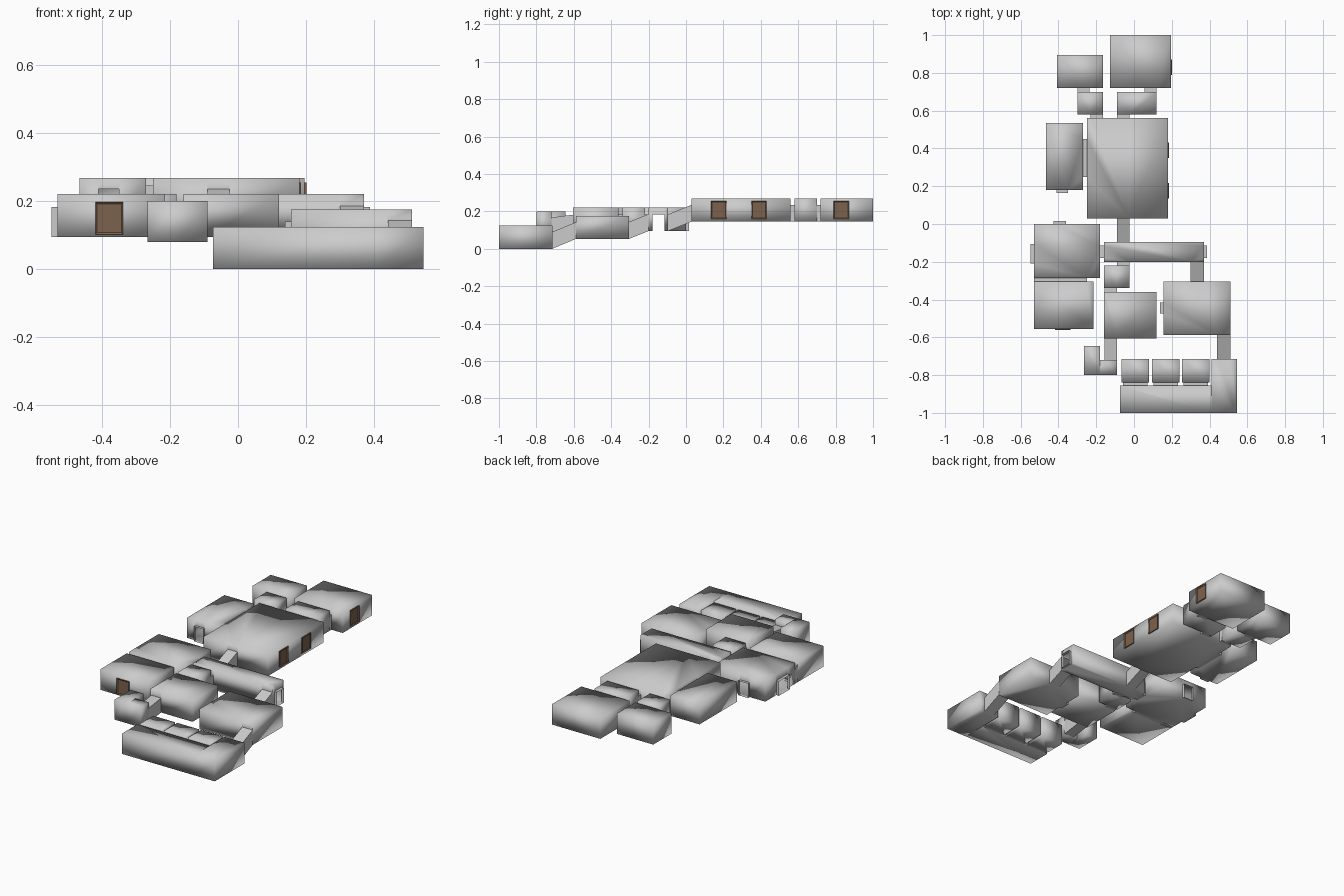
import bpy, bmesh

if "Cube" in bpy.data.objects:
    bpy.data.objects.remove(bpy.data.objects["Cube"])

# Rooms: name, x0, x1, y0, y1, floor z, ceiling z
ROOMS = [
    ("great_hall", -0.25, 0.18, 0.03, 0.56, 0.145, 0.268),
    ("side_hall", -0.465, -0.27, 0.18, 0.535, 0.145, 0.268),
    ("left_lobby", -0.30, -0.165, 0.58, 0.70, 0.145, 0.268),
    ("right_lobby", -0.09, 0.12, 0.58, 0.70, 0.145, 0.268),
    ("left_back_room", -0.408, -0.165, 0.72, 0.895, 0.145, 0.268),
    ("right_back_room", -0.128, 0.195, 0.72, 1.0, 0.145, 0.268),
    ("cross_corridor", -0.16, 0.37, -0.20, -0.095, 0.095, 0.22),
    ("west_room", -0.53, -0.18, -0.285, 0.0, 0.095, 0.22),
    ("southwest_room", -0.53, -0.215, -0.555, -0.305, 0.095, 0.22),
    ("middle_lobby", -0.16, -0.025, -0.34, -0.22, 0.095, 0.22),
    ("middle_room", -0.16, 0.12, -0.605, -0.36, 0.095, 0.22),
    ("east_room", 0.155, 0.51, -0.588, -0.305, 0.053, 0.175),
    ("nook", -0.265, -0.18, -0.80, -0.645, 0.08, 0.20),
    ("nook_passage", -0.18, -0.09, -0.80, -0.72, 0.08, 0.20),
    ("lower_landing", 0.41, 0.545, -1.0, -0.715, 0.0, 0.124),
    ("cell_corridor", -0.073, 0.41, -1.0, -0.855, 0.0, 0.124),
]

# Links: name, axis, span start/end, start/end along axis, floor z at each end, height
LINKS = [
    ("hall_arch", "x", 0.25, 0.45, -0.27, -0.25, 0.145, 0.145, 0.10),
    ("left_lobby_door", "y", -0.23, -0.165, 0.56, 0.58, 0.145, 0.145, 0.09),
    ("right_lobby_door", "y", -0.09, -0.025, 0.56, 0.58, 0.145, 0.145, 0.09),
    ("left_back_door", "y", -0.30, -0.235, 0.70, 0.72, 0.145, 0.145, 0.09),
    ("right_back_door", "y", 0.055, 0.12, 0.70, 0.72, 0.145, 0.145, 0.09),
    ("side_hall_portal", "y", -0.41, -0.35, 0.165, 0.18, 0.145, 0.145, 0.09),
    ("hall_stairs", "y", -0.09, -0.025, -0.095, 0.03, 0.095, 0.145, 0.09),
    ("corridor_portal", "x", -0.18, -0.115, 0.37, 0.387, 0.095, 0.095, 0.087),
    ("west_room_door", "x", -0.18, -0.115, -0.18, -0.16, 0.095, 0.095, 0.087),
    ("west_portal", "x", -0.21, -0.105, -0.548, -0.53, 0.095, 0.095, 0.087),
    ("north_portal", "y", -0.425, -0.36, 0.0, 0.016, 0.095, 0.095, 0.087),
    ("west_arch", "y", -0.53, -0.25, -0.305, -0.285, 0.095, 0.095, 0.10),
    ("lobby_north_door", "y", -0.09, -0.025, -0.22, -0.20, 0.095, 0.095, 0.087),
    ("lobby_south_door", "y", -0.155, -0.09, -0.36, -0.34, 0.095, 0.095, 0.087),
    ("nook_stairs", "y", -0.155, -0.09, -0.72, -0.605, 0.08, 0.095, 0.087),
    ("nook_opening", "x", -0.80, -0.72, -0.18, -0.18, 0.08, 0.08, 0.12),
    ("east_portal", "x", -0.475, -0.415, 0.138, 0.155, 0.053, 0.053, 0.087),
    ("upper_stairs", "y", 0.30, 0.37, -0.305, -0.20, 0.053, 0.095, 0.09),
    ("lower_stairs", "y", 0.44, 0.51, -0.715, -0.588, 0.0, 0.053, 0.09),
    ("landing_opening", "x", -1.0, -0.855, 0.41, 0.41, 0.0, 0.0, 0.124),
]

# Three cells along the lower corridor, each with a wide doorway
for i, (a, b) in enumerate(((-0.065, 0.08), (0.095, 0.24), (0.253, 0.40)), 1):
    ROOMS.append((f"cell_{i}", a, b, -0.84, -0.715, 0.0, 0.124))
    LINKS.append((f"cell_door_{i}", "y", a + 0.008, b - 0.008, -0.855, -0.84, 0.0, 0.0, 0.105))


def finish(name, bm, smooth=True):
    me = bpy.data.meshes.new(name)
    bm.to_mesh(me)
    bm.free()
    ob = bpy.data.objects.new(name, me)
    bpy.context.collection.objects.link(ob)
    for p in me.polygons:
        p.use_smooth = smooth
    return ob


def near(a, b):
    return abs(a - b) < 1e-4


def doors_on(axis, pos, lo, hi):
    # Links that end on this wall
    return [(l[2], l[3], l[8]) for l in LINKS if l[1] == axis
            and (near(l[4], pos) or near(l[5], pos))
            and l[2] > lo - 1e-4 and l[3] < hi + 1e-4]


def room(name, x0, x1, y0, y1, z0, z1):
    # Closed shell whose walls are left open wherever a link meets them
    loop = []
    for axis, pos, s, e in (("y", y0, x0, x1), ("x", x1, y0, y1),
                            ("y", y1, x1, x0), ("x", x0, y1, y0)):
        lo, hi = min(s, e), max(s, e)
        doors = doors_on(axis, pos, lo, hi)
        cuts = sorted({round(c, 4) for d in doors for c in d[:2]}
                      | {round(lo, 4), round(hi, 4)}, reverse=s > e)
        for a, b in zip(cuts, cuts[1:]):
            m = (a + b) / 2
            h = max([d[2] for d in doors if d[0] < m < d[1]], default=0)
            loop.append(((a, pos) if axis == "y" else (pos, a), h))
    bm = bmesh.new()
    low = [bm.verts.new((*p, z0)) for p, _ in loop]
    top = [bm.verts.new((*p, z1)) for p, _ in loop]
    n = len(loop)
    for i, (p, h) in enumerate(loop):
        j = (i + 1) % n
        if h == 0:
            bm.faces.new((low[i], low[j], top[j], top[i]))
        elif z0 + h < z1 - 1e-4:
            a = bm.verts.new((*p, z0 + h))
            b = bm.verts.new((*loop[j][0], z0 + h))
            bm.faces.new((a, b, top[j], top[i]))
    bm.faces.new(top)
    bm.faces.new(low[::-1])
    return finish(name, bm)


def passage(name, axis, a, b, p, q, zp, zq, h):
    # Open-ended rectangular tube, level or sloping
    if near(p, q):
        return
    bm = bmesh.new()
    ends = []
    for pos, z in ((p, zp), (q, zq)):
        ring = ((a, z), (b, z), (b, z + h), (a, z + h))
        ends.append([bm.verts.new((s, pos, t) if axis == "y" else (pos, s, t))
                     for s, t in ring])
    for i in range(4):
        j = (i + 1) % 4
        f = (ends[0][i], ends[0][j], ends[1][j], ends[1][i])
        bm.faces.new(f[::-1] if axis == "y" else f)
    for f in bm.faces:
        f.normal_update()
    c = sum((v.co for v in bm.verts), bm.verts[:][0].co * 0) / 8
    bad = [f for f in bm.faces if f.normal.dot(f.calc_center_median() - c) < 0]
    bmesh.ops.reverse_faces(bm, faces=bad)
    finish(name, bm, False)


for r in ROOMS:
    room(*r)
for l in LINKS:
    passage(*l)

# Brown doors with a recessed panel, set on the outer walls
brown = bpy.data.materials.new("brown_wood")
brown.diffuse_color = (0.20, 0.12, 0.075, 1)
brown.use_nodes = True
brown.node_tree.nodes["Principled BSDF"].inputs["Base Color"].default_value = brown.diffuse_color


def door(name, axis, sign, pos, mid, z0, w=0.082, h=0.095, t=0.006):
    bm = bmesh.new()
    bmesh.ops.create_cube(bm, size=1)
    for v in bm.verts:
        x, y, z = v.co
        depth = pos + sign * t * (x * sign + 0.4)
        side = mid + w * y
        v.co = (depth, side, z0 + h * (z + 0.5)) if axis == "x" else (side, depth, z0 + h * (z + 0.5))
    bmesh.ops.recalc_face_normals(bm, faces=bm.faces)
    k = 0 if axis == "x" else 1
    front = max(bm.faces, key=lambda f: f.calc_center_median()[k] * sign)
    bmesh.ops.inset_region(bm, faces=[front], thickness=0.008, depth=-0.004)
    finish(name, bm, False).data.materials.append(brown)


door("hall_door_1", "x", 1, 0.18, 0.175, 0.16)
door("hall_door_2", "x", 1, 0.18, 0.39, 0.16)
door("back_room_door", "x", 1, 0.195, 0.83, 0.16)
door("front_door", "y", -1, -0.555, -0.378, 0.102)
